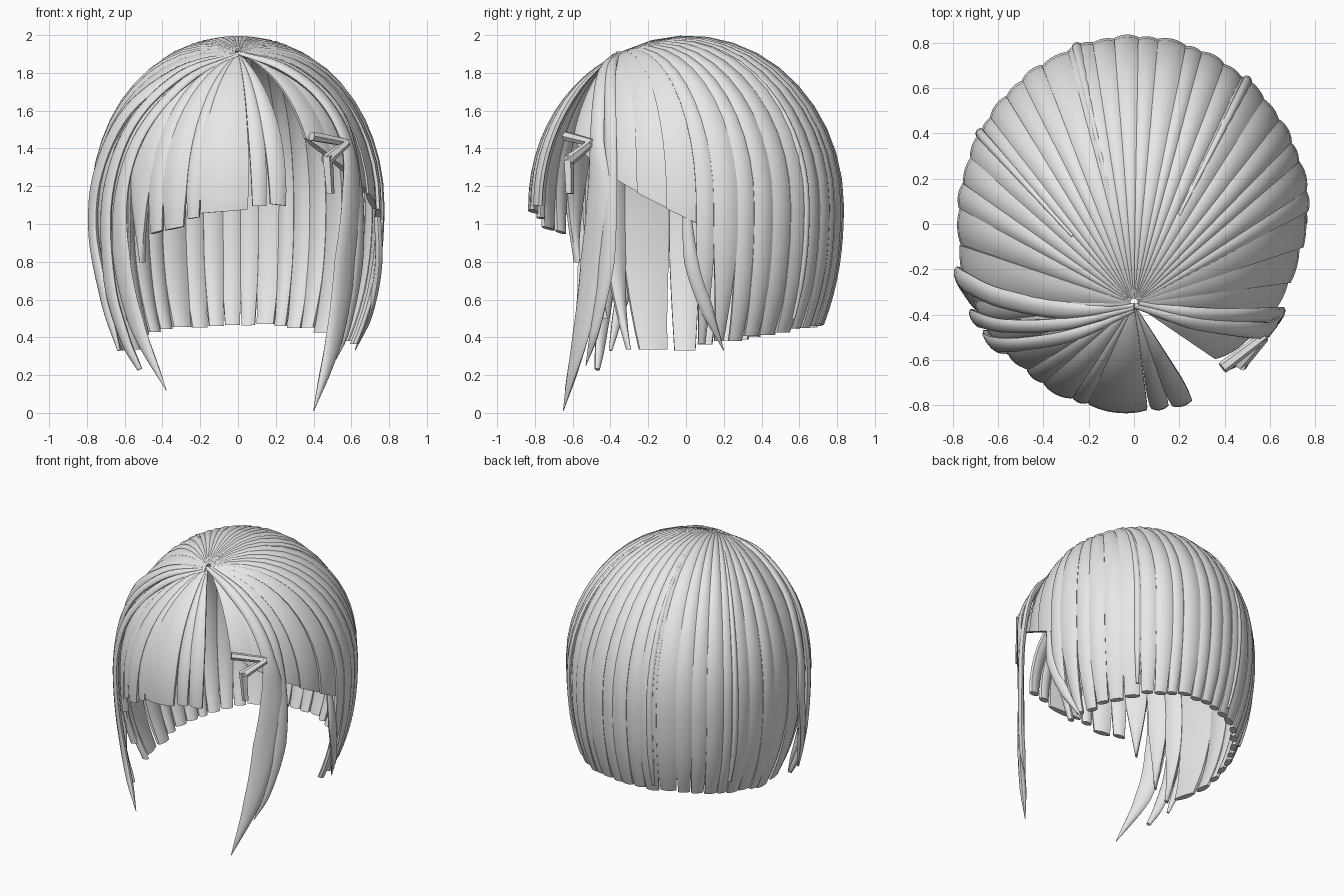
import bpy, bmesh, math, random
from mathutils import Vector

random.seed(4)
if "Cube" in bpy.data.objects:
    bpy.data.objects.remove(bpy.data.objects["Cube"])

mat = bpy.data.materials.new("soft_grey")
mat.use_nodes = True
GREY = (0.8, 0.8, 0.8, 1)
mat.diffuse_color = GREY
mat.node_tree.nodes["Principled BSDF"].inputs["Base Color"].default_value = GREY

RX, RY, RZ, MID = 0.77, 0.82, 0.893, 1.1   # head dome radii and its widest height
CROWN = Vector((0, -0.43))                 # parting point on the unit disc


def loft(name, rings):
    """Closed solid through a list of equal-length point rings."""
    bm = bmesh.new()
    rows = [[bm.verts.new(p) for p in ring] for ring in rings]
    n = len(rows[0])
    for a, b in zip(rows, rows[1:]):
        for i in range(n):
            j = (i + 1) % n
            bm.faces.new((a[i], a[j], b[j], b[i]))
    bm.faces.new(rows[0])
    bm.faces.new(rows[-1])
    bmesh.ops.recalc_face_normals(bm, faces=bm.faces)
    me = bpy.data.meshes.new(name)
    bm.to_mesh(me)
    bm.free()
    me.shade_smooth()
    me.set_sharp_from_angle(angle=math.radians(40))
    me.materials.append(mat)
    ob = bpy.data.objects.new(name, me)
    bpy.context.collection.objects.link(ob)


def dome_path(phi, zend, s0, k):
    """Points from the crown over the dome, then down to height zend."""
    e = Vector((math.cos(phi), math.sin(phi)))
    d = e - CROWN
    h = max(0, (zend - MID) / RZ)
    cd, dd = CROWN.dot(d), d.length_squared
    s_end = (-cd + math.sqrt(cd * cd - dd * (CROWN.length_squared - 1 + h * h))) / dd
    a0, a1 = math.asin(s0), math.asin(min(1, s_end))
    pts = []
    for i in range(13):
        s = math.sin(a0 + (a1 - a0) * i / 12)
        p = CROWN + d * s
        z = math.sqrt(max(0, 1 - p.length_squared))
        f = 1 + (k - 1) * s
        pts.append((Vector((p.x * RX * f, p.y * RY * f, MID + z * RZ)), s))
    end = pts[-1][0]
    for i in range(1, 9):
        drop = max(0, MID - zend) * i / 8
        f = 1 - 0.37 * drop ** 2.3
        pts.append((Vector((end.x * f, end.y * f, end.z - drop - 0.0005 * i)), 1))
    return pts


def strand(name, deg0, deg1, z0, z1=None, k=1.0, s0=0.02, gap=0.22, tip=0.84,
           bulge=0.011, thick=0.03):
    """Strip of hair lying on the dome between two angles, parted at its tip."""
    z1 = z0 if z1 is None else z1
    mid, half = math.radians(deg0 + deg1) / 2, math.radians(deg1 - deg0) / 2 * 1.06
    cols = 7
    zm = (z0 + z1) / 2
    centre = dome_path(mid, zm, s0, k)
    grid = []
    for c in range(cols):
        u = c / (cols - 1) * 2 - 1
        grid.append((u, dome_path(mid + half * u, zm + (z1 - z0) / 2 * u, s0, k)))
    rings = []
    for r in range(len(centre)):
        outer, inner = [], []
        mp, s = centre[r]
        f = max(0, min(1, (zm + gap - mp.z) / gap))
        w = 1 + (tip - 1) * f
        for u, path in grid:
            p = path[r][0]
            p = Vector((mp.x + (p.x - mp.x) * w, mp.y + (p.y - mp.y) * w, p.z))
            n = Vector((p.x / RX ** 2, p.y / RY ** 2, max(0, p.z - MID) / RZ ** 2)).normalized()
            outer.append(p + n * bulge * (1 - u * u) * min(1, s * 1.5))
            inner.append(p - n * (0.004 + thick * min(1, s * 1.5) * (1 - 0.5 * u * u)))
        rings.append(outer + inner[::-1])
    loft(name, rings)


def curve_points(pts, steps=6):
    """Catmull-Rom through control points."""
    pts = [Vector(p) for p in pts]
    ext = [pts[0] * 2 - pts[1]] + pts + [pts[-1] * 2 - pts[-2]]
    out = []
    for a, b, c, d in zip(ext, ext[1:], ext[2:], ext[3:]):
        for i in range(steps):
            t = i / steps
            out.append(0.5 * (2 * b + (c - a) * t + (2 * a - 5 * b + 4 * c - d) * t * t
                              + (3 * b - a - 3 * c + d) * t ** 3))
    return out + [pts[-1]]


def lock(name, path, widths, thick=0.02):
    """Free-hanging tapered lock with a lens-shaped section."""
    pts = curve_points(path)
    rings = []
    for i, p in enumerate(pts):
        tan = (pts[min(i + 1, len(pts) - 1)] - pts[max(i - 1, 0)]).normalized()
        out = Vector((p.x, p.y, max(0, p.z - MID)))
        side = tan.cross(out).normalized()
        nor = side.cross(tan)
        t = i / (len(pts) - 1) * (len(widths) - 1)
        j = min(int(t), len(widths) - 2)
        w = widths[j] + (widths[j + 1] - widths[j]) * (t - j)
        h = min(thick, w * 0.8)
        rings.append([p + side * w * math.cos(a) + nor * h * math.sin(a)
                      for a in (math.tau * q / 10 for q in range(10))])
    loft(name, rings)


# Back and side cap, ear to ear
COUNT = 22
FIRST, LAST = 4, 175
edges = [FIRST + (LAST - FIRST) * (i + random.uniform(-0.2, 0.2)) / COUNT for i in range(COUNT + 1)]
edges[0], edges[-1] = FIRST, LAST
for i in range(COUNT):
    m = math.radians((edges[i] + edges[i + 1]) / 2)
    strand(f"back_strand_{i}", edges[i], edges[i + 1],
           0.345 + 0.125 * math.sin(m) + random.uniform(-0.01, 0.01),
           k=1 + 0.007 * (i % 2), gap=0.5 if i < 2 else random.uniform(0.15, 0.35),
           tip=0.45 if i < 2 else 0.84)

# Thin raised ridges over the cap
for i, a in enumerate((50, 109, 151)):
    strand(f"ridge_strand_{i}", a - 1.4, a + 1.4, 0.5, k=1.02, s0=0.4, tip=0.5)

# Right temple: broad strands by the ear, then pointed ones towards the fringe
for i, (a, b, z, tip) in enumerate(((175, 186, 0.335, 0.85), (187, 204, 0.34, 0.75),
                                    (204, 212, 0.34, 0.2), (212, 221, 0.5, 0.1),
                                    (221, 233, 0.8, 0.08))):
    strand(f"right_temple_strand_{i}", a, b, z, k=1 + 0.007 * (i % 2), gap=0.5, tip=tip)

# Blunt fringe
for i, (a, b, z, z2) in enumerate(((-128, -121, 0.95, 0.97), (-121, -111, 0.97, 0.99),
                                   (-111, -105, 1.03, 1.04), (-105, -86, 1.06, 1.08),
                                   (-85, -78, 1.1, 1.1), (-78, -70, 1.11, 1.1))):
    strand(f"fringe_strand_{i}", a, b, z, z2, k=1 + 0.008 * (i % 2),
           gap=0.4 if i > 3 else 0.22, tip=0.75 if i != 3 else 0.92)

# Left side swept back above the open ear, with a slanting lower edge
SWEEP = (0.935, 0.935, 0.94, 0.955, 0.98)
for i, k in enumerate(SWEEP):
    a, b = (-55 + 60 * j / len(SWEEP) for j in (i, i + 1))
    za, zb = (1.46 - 0.46 * (j / len(SWEEP)) ** 0.9 for j in (i, i + 1))
    strand(f"swept_strand_{i}", a, b, za, zb, k=k, tip=1.0, bulge=0.006, thick=0.025)

# Pointed wisp at the front edge of the left side
lock("ear_wisp", [(0.735, 0.0, 1.1), (0.745, 0.03, 0.8), (0.7, 0.11, 0.55), (0.62, 0.2, 0.33)],
     (0.02, 0.04, 0.035, 0.002))

# Long face-framing locks, left
lock("left_long_lock", [(0, -0.36, 1.905), (0.25, -0.43, 1.82), (0.45, -0.46, 1.66),
                        (0.575, -0.47, 1.43), (0.6, -0.46, 1.15), (0.57, -0.49, 0.8),
                        (0.51, -0.56, 0.4), (0.4, -0.65, 0.01)],
     (0.012, 0.035, 0.04, 0.045, 0.08, 0.09, 0.06, 0.002), 0.022)
lock("left_back_lock", [(0.02, -0.35, 1.905), (0.3, -0.4, 1.81), (0.54, -0.4, 1.58),
                        (0.63, -0.4, 1.2), (0.63, -0.42, 0.8), (0.57, -0.48, 0.45), (0.5, -0.53, 0.25)],
     (0.012, 0.035, 0.035, 0.04, 0.05, 0.03, 0.002))

# Long face-framing locks, right
lock("right_over_lock", [(0, -0.36, 1.9), (-0.3, -0.38, 1.81), (-0.58, -0.33, 1.6),
                         (-0.735, -0.26, 1.28), (-0.765, -0.24, 0.95), (-0.7, -0.34, 0.6),
                         (-0.63, -0.4, 0.33)],
     (0.012, 0.045, 0.05, 0.055, 0.05, 0.04, 0.01), 0.025)
lock("right_middle_lock", [(0, -0.37, 1.9), (-0.3, -0.44, 1.79), (-0.56, -0.45, 1.53),
                           (-0.69, -0.42, 1.15), (-0.68, -0.42, 0.7), (-0.6, -0.45, 0.4),
                           (-0.52, -0.47, 0.23)],
     (0.01, 0.03, 0.035, 0.045, 0.05, 0.035, 0.015))
lock("right_long_lock", [(0, -0.38, 1.895), (-0.27, -0.49, 1.76), (-0.5, -0.53, 1.5),
                         (-0.61, -0.53, 1.2), (-0.62, -0.52, 0.85), (-0.54, -0.55, 0.48),
                         (-0.38, -0.64, 0.12)],
     (0.01, 0.03, 0.035, 0.045, 0.07, 0.055, 0.002))


# Hair clip: two bars in a V and a short tuft beneath it
def bar(name, a, b, r0, r1, sides=6):
    a, b = Vector(a), Vector(b)
    q = (b - a).to_track_quat('Z', 'Y')
    loft(name, [[c + q @ Vector((r * math.cos(t), r * math.sin(t), 0))
                 for t in (math.tau * i / sides for i in range(sides))]
                for c, r in ((a, r0), (b, r1))])


bar("clip_upper_bar", (0.39, -0.635, 1.465), (0.575, -0.495, 1.43), 0.027, 0.022)
bar("clip_lower_bar", (0.575, -0.5, 1.43), (0.465, -0.62, 1.335), 0.022, 0.032)
bar("clip_tuft", (0.475, -0.62, 1.36), (0.49, -0.615, 1.16), 0.028, 0.022, 4)
